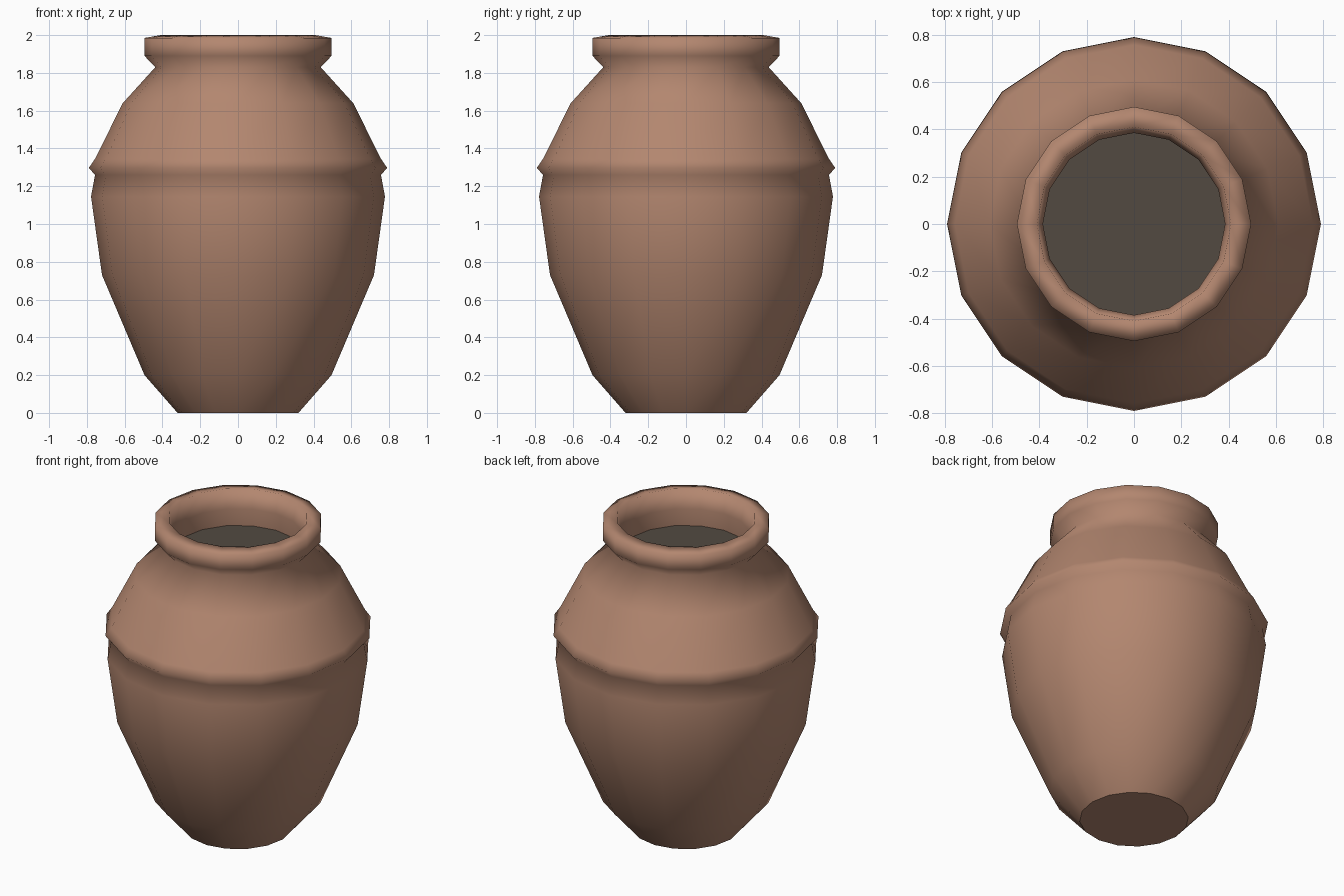
import bpy, bmesh
from math import cos, sin, pi

if "Cube" in bpy.data.objects:
    bpy.data.objects.remove(bpy.data.objects["Cube"])

SIDES = 16


def material(name, rgb):
    m = bpy.data.materials.new(name)
    m.diffuse_color = (*rgb, 1)
    m.use_nodes = True
    m.node_tree.nodes["Principled BSDF"].inputs["Base Color"].default_value = m.diffuse_color
    return m


def ring(bm, r, z):
    return [bm.verts.new((r * cos(2 * pi * i / SIDES), r * sin(2 * pi * i / SIDES), z))
            for i in range(SIDES)]


def finish(bm, name, mat):
    me = bpy.data.meshes.new(name)
    bm.to_mesh(me)
    bm.free()
    me.materials.append(mat)
    ob = bpy.data.objects.new(name, me)
    bpy.context.collection.objects.link(ob)
    return ob


# Jar: profile from the foot up over the rim and down inside the neck
profile = [(0.32, 0), (0.495, 0.2), (0.72, 0.73), (0.778, 1.145), (0.757, 1.26),
           (0.79, 1.297), (0.757, 1.345), (0.61, 1.64), (0.438, 1.83),
           (0.495, 1.89), (0.495, 1.985), (0.41, 2.0), (0.385, 1.88), (0.39, 1.77)]
bm = bmesh.new()
rings = [ring(bm, r, z) for r, z in profile]
for a, b in zip(rings, rings[1:]):
    for i in range(SIDES):
        j = (i + 1) % SIDES
        bm.faces.new((a[i], a[j], b[j], b[i])).smooth = True
base = bm.faces.new(rings[0][::-1])
for e in base.edges:
    e.smooth = False
finish(bm, "clay_jar", material("clay", (0.45, 0.24, 0.16)))

# Dark fill closing the neck
bm = bmesh.new()
bm.faces.new(ring(bm, 0.39, 1.77))
finish(bm, "dark_opening", material("dark_interior", (0.085, 0.068, 0.053)))
